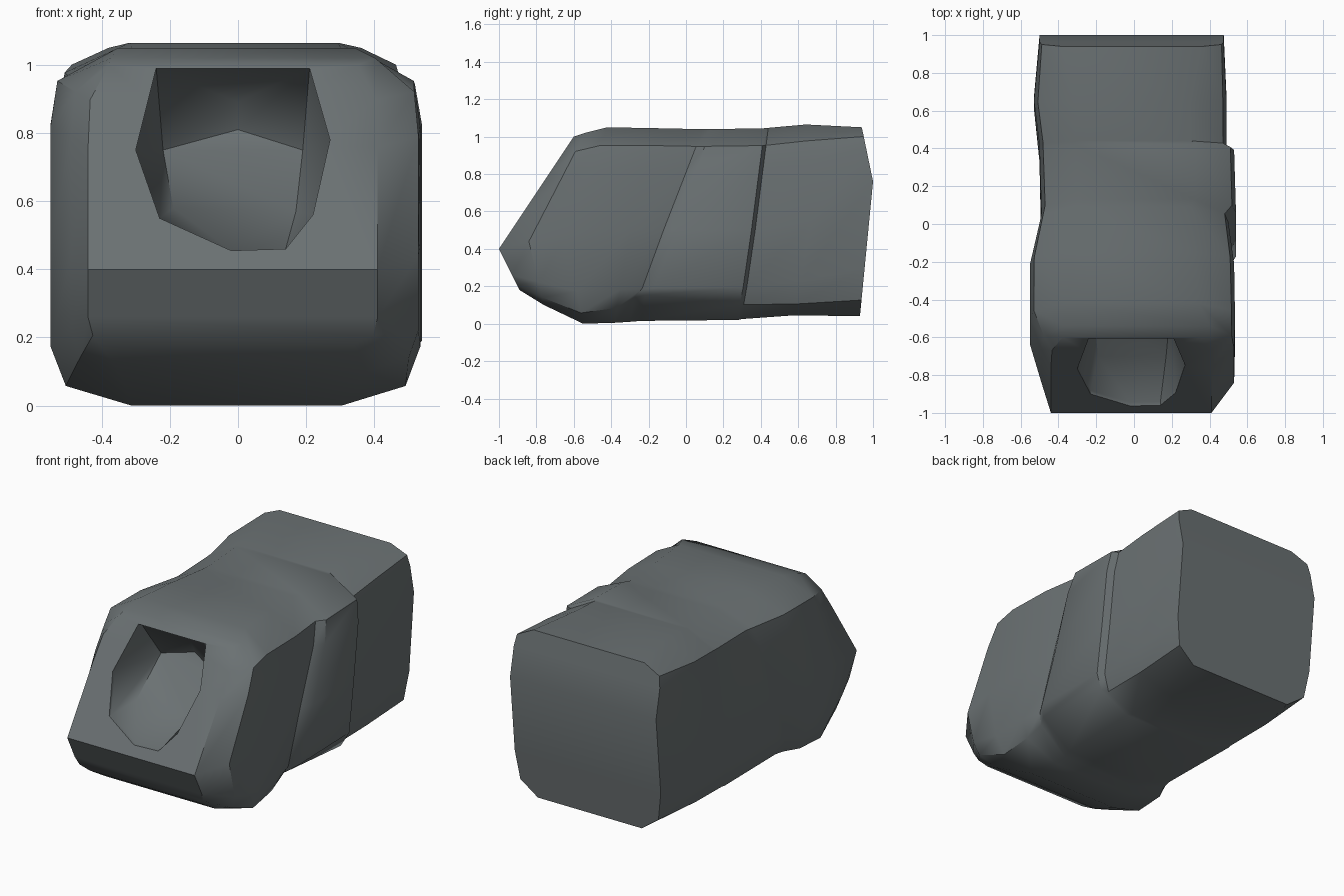
import bpy, bmesh, math

cube = bpy.data.objects.get("Cube")
if cube:
    bpy.data.objects.remove(cube)

stone = bpy.data.materials.new("dark_grey_stone")
stone.use_nodes = True
colour = (0.145, 0.165, 0.17, 1)
stone.diffuse_color = colour
stone.node_tree.nodes["Principled BSDF"].inputs["Base Color"].default_value = colour


def finish(bm, name):
    bmesh.ops.recalc_face_normals(bm, faces=bm.faces)
    mesh = bpy.data.meshes.new(name)
    bm.to_mesh(mesh)
    bm.free()
    mesh.materials.append(stone)
    obj = bpy.data.objects.new(name, mesh)
    bpy.context.collection.objects.link(obj)
    return obj


# Half outline: share of width, share of height from bottom (0) to middle (1) to top (2)
HALF = [(.52, 0), (.91, .12), (1, .36), (1, 1), (1, 1.6), (.96, 1.83), (.6, 2)]


def ring(bm, y, z, left, right, bevel, lift=0):
    """One cross-section; y and z give its bottom, middle and top.
    lift raises the lower left corner."""
    def point(side, f, t):
        i = min(int(t), 1)
        x = side * (1 - (1 - f) * bevel)
        up = lift if side > 0 and 0 < t < .3 else 0
        return bm.verts.new((x, y[i] + (y[i + 1] - y[i]) * (t - i),
                             z[i] + (z[i + 1] - z[i]) * (t - i) + up))
    return ([point(left, f, t) for f, t in HALF]
            + [point(-right, f, t) for f, t in reversed(HALF)])


# Block body: sections from front to back, left is +x, with a slanted
# groove and a raised slab on the left and a low waist on the right
SECTIONS = [
    ((-.89, -1, -.6), (.18, .4, 1), .41, .44, .35),
    ((-.76, -.84, -.54), (.1, .44, 1.02), .53, .49, .6),
    ((-.55, -.64, -.42), (0, .48, 1.05), .535, .55, .9),
    ((-.38, -.3, -.15), (.005, .5, 1.045), .53, .55, 1, .02),
    ((-.3, -.12, .09), (.01, .5, 1.04), .5, .5, 1, .07),
    ((-.24, -.05, .13), (.015, .5, 1.04), .54, .49, 1, .08),
    ((.28, .35, .42), (.02, .5, 1.045), .53, .5, .95, .03),
    ((.3, .37, .44), (.025, .5, 1.047), .49, .5, .95, .02),
    ((.58, .67, .64), (.045, .55, 1.065), .49, .53, 1),
    ((.93, 1, .94), (.04, .76, 1.05), .475, .5, .6),
]
bm = bmesh.new()
rings = [ring(bm, *s) for s in SECTIONS]
n = len(rings[0])
for a, b in zip(rings, rings[1:]):
    for i in range(n):
        j = (i + 1) % n
        bm.faces.new((a[i], a[j], b[j], b[i]))
for end in (rings[0], rings[-1]):
    for i in range(n // 2 - 1):
        bm.faces.new((end[i], end[i + 1], end[n - 2 - i], end[n - 1 - i]))
body = finish(bm, "stone_block")

# Hollow in the sloping front: mouth outline, rising floor and deep back
MOUTH = [(-.24, .99), (.21, .99), (.27, .78), (.22, .56), (.14, .46),
         (-.02, .455), (-.23, .55), (-.3, .75)]
INNER = [(-.22, -.42, .75), (0, -.45, .89), (0, -.41, .81), (.19, -.48, .75),
         (-.19, -.7, .58), (.17, -.7, .57)]
bm = bmesh.new()
for x, z in MOUTH:
    slope = -1 + (z - .4) / 1.5
    bm.verts.new((x, slope - .06, z))
    bm.verts.new((x, slope + .02, z))
for co in INNER:
    bm.verts.new(co)
bmesh.ops.convex_hull(bm, input=bm.verts)
cutter = finish(bm, "hollow_cutter")
cutter.hide_render = True

cut = body.modifiers.new("hollow", "BOOLEAN")
cut.operation = "DIFFERENCE"
cut.solver = "EXACT"
cut.object = cutter
bpy.context.view_layer.objects.active = body
body.select_set(True)
cutter.select_set(False)
bpy.ops.object.modifier_apply(modifier=cut.name)
bpy.data.objects.remove(cutter)

# Soft worn planes with crisp main edges
bpy.ops.object.shade_smooth_by_angle(angle=math.radians(38))
